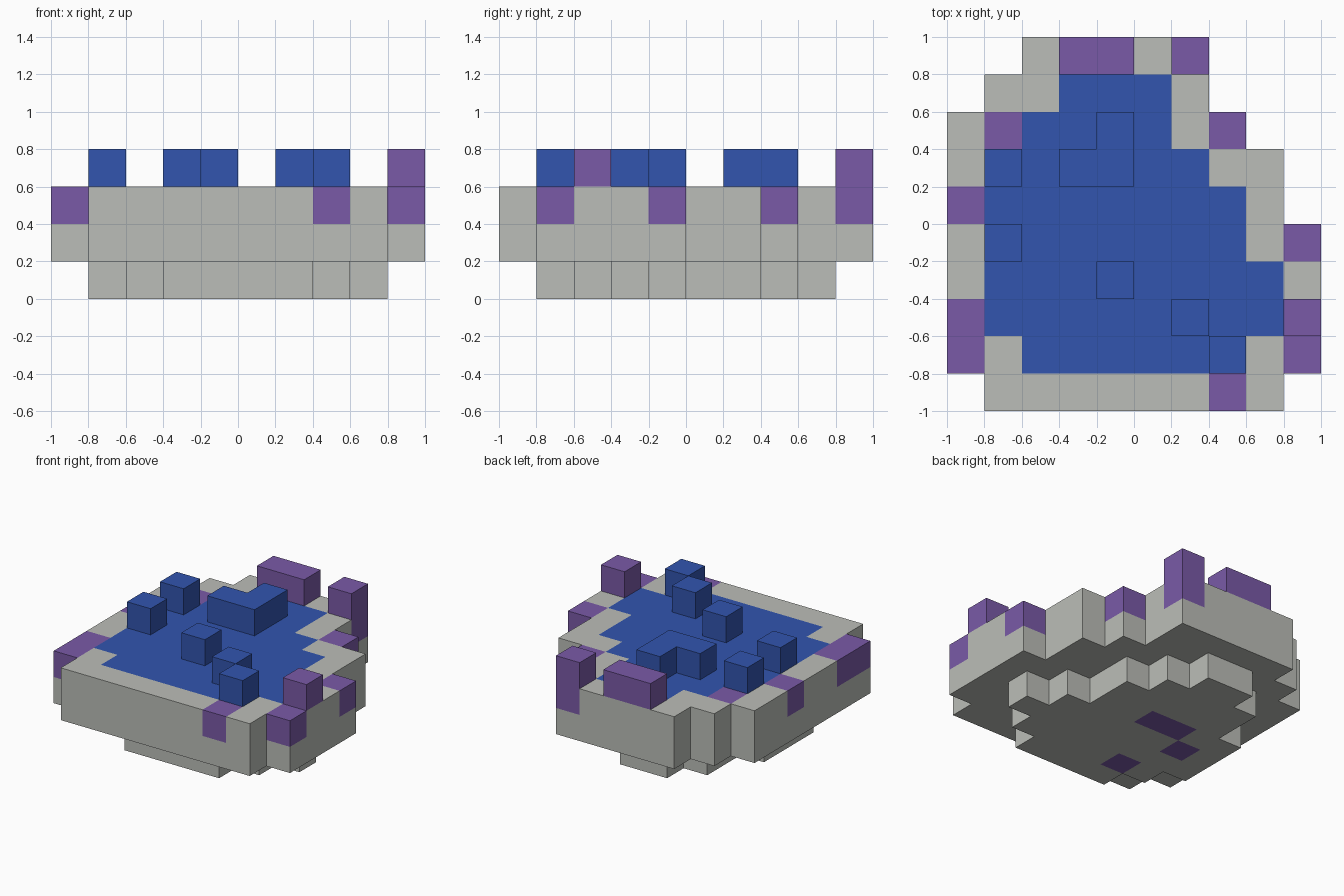
import bpy, bmesh, math
from mathutils import Vector

cube = bpy.data.objects.get("Cube")
if cube:
    bpy.data.objects.remove(cube)

CELL = 0.2
HALF = 5  # cells from the centre to each edge

# Plan of each layer, back row first: g stone, b water, p crystal
BASE = ["..........",
        "...gg.....",
        "..gggg....",
        "..ggggg...",
        ".ggppgg...",
        ".gpggggg..",
        ".gggggggg.",
        "..gpgggg..",
        "...gggg...",
        ".........."]
RIM = ["..ggggp...",
       ".ggbbbg...",
       "gpbbbbgp..",
       "gbbbbbbgg.",
       "pbbbbbbbg.",
       "gbbbbbbbgp",
       "gbbbbbbbbg",
       "pbbbbbbbbg",
       "pgbbbbbbgp",
       ".ggggggpg."]
RAISED = ["...pp.p...",
          "..........",
          "....b.....",
          ".b.bb.....",
          "..........",
          ".b........",
          "....b.....",
          "......b..p",
          ".......b..",
          ".........."]
BODY = [row.replace("b", "g").replace("p", "g") for row in RIM]
LAYERS = [BASE, BODY, RIM, RAISED]


def material(name, color):
    mat = bpy.data.materials.new(name)
    mat.use_nodes = True
    mat.diffuse_color = (*color, 1)
    mat.node_tree.nodes["Principled BSDF"].inputs["Base Color"].default_value = (*color, 1)
    return mat


stone = material("grey stone", (0.5, 0.515, 0.48))
water = material("water blue", (0.032, 0.091, 0.43))
crystal = material("crystal purple", (0.195, 0.102, 0.39))

# Every filled cell of the block grid
cells = {(col, 9 - row, level): key
         for level, plan in enumerate(LAYERS)
         for row, line in enumerate(plan)
         for col, key in enumerate(line) if key != "."}

SIDES = [Vector(d) for d in ((1, 0, 0), (-1, 0, 0), (0, 1, 0),
                             (0, -1, 0), (0, 0, 1), (0, 0, -1))]


def add_side(bm, cell, side):
    """One square on the given side of a block."""
    u = Vector((side.y, side.z, side.x))
    v = side.cross(u)
    center = Vector(cell) + Vector((0.5, 0.5, 0.5)) + side / 2
    corners = [center + (u * a + v * b) / 2 for a, b in ((-1, -1), (1, -1), (1, 1), (-1, 1))]
    offset = Vector((HALF, HALF, 0))
    bm.faces.new([bm.verts.new((c - offset) * CELL) for c in corners])


def block_part(name, key, levels, mat):
    """Outer skin of all blocks of one kind on the given levels."""
    bm = bmesh.new()
    for cell, kind in cells.items():
        if kind != key or cell[2] not in levels:
            continue
        for side in SIDES:
            neighbour = tuple(int(n) for n in Vector(cell) + side)
            if neighbour not in cells:
                add_side(bm, cell, side)
    bmesh.ops.remove_doubles(bm, verts=bm.verts, dist=0.001)
    bmesh.ops.dissolve_limit(bm, angle_limit=math.radians(1), verts=bm.verts, edges=bm.edges)
    mesh = bpy.data.meshes.new(name)
    bm.to_mesh(mesh)
    bm.free()
    mesh.materials.append(mat)
    bpy.context.collection.objects.link(bpy.data.objects.new(name, mesh))


# Stone basin: narrow foot below a wide body
block_part("stone_foot", "g", [0], stone)
block_part("stone_body", "g", [1, 2], stone)
# Pool surface and the blocks rising from it
block_part("pool_surface", "b", [2], water)
block_part("raised_water_blocks", "b", [3], water)
# Crystals under the foot, set in the rim and standing on it
block_part("foot_crystals", "p", [0], crystal)
block_part("rim_crystals", "p", [2], crystal)
block_part("raised_crystals", "p", [3], crystal)
